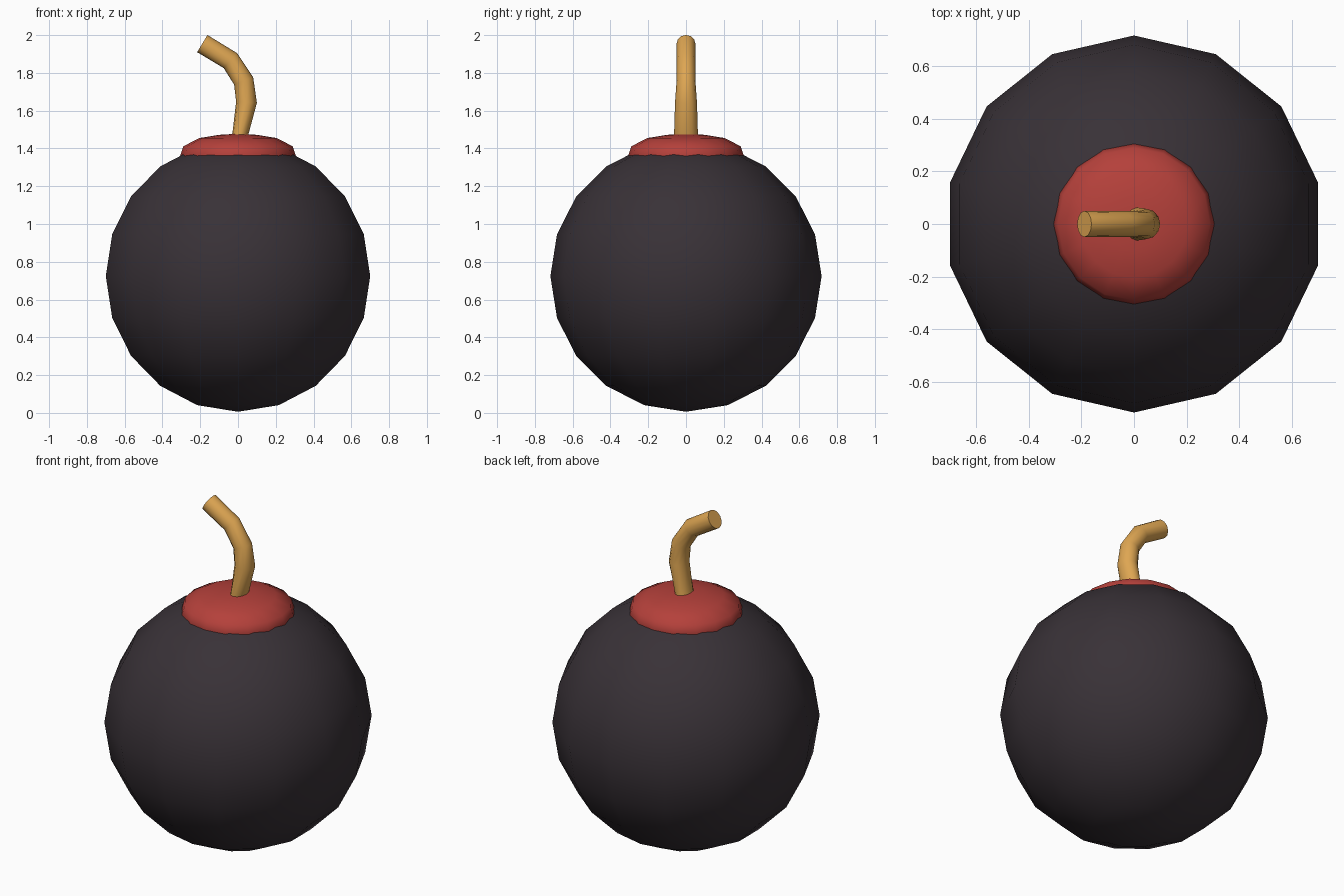
import bpy, bmesh, math
from mathutils import Vector

if "Cube" in bpy.data.objects:
    bpy.data.objects.remove(bpy.data.objects["Cube"])


def material(name, color):
    m = bpy.data.materials.new(name)
    m.diffuse_color = (*color, 1)
    m.use_nodes = True
    m.node_tree.nodes["Principled BSDF"].inputs["Base Color"].default_value = m.diffuse_color
    return m


def finish(name, bm, mat, angle):
    bmesh.ops.remove_doubles(bm, verts=bm.verts, dist=1e-5)
    bmesh.ops.recalc_face_normals(bm, faces=bm.faces)
    me = bpy.data.meshes.new(name)
    bm.to_mesh(me)
    bm.free()
    me.materials.append(mat)
    ob = bpy.data.objects.new(name, me)
    bpy.context.collection.objects.link(ob)
    bpy.ops.object.select_all(action='DESELECT')
    ob.select_set(True)
    bpy.context.view_layer.objects.active = ob
    bpy.ops.object.shade_smooth_by_angle(angle=math.radians(angle))
    return ob


def loft(bm, rings):
    """Bridge equal-sized rings of points and close both ends."""
    vs = [[bm.verts.new(p) for p in r] for r in rings]
    n = len(vs[0])
    for a, b in zip(vs, vs[1:]):
        for i in range(n):
            j = (i + 1) % n
            bm.faces.new((a[i], a[j], b[j], b[i]))
    return vs


def revolve(name, profile, sides, mat, angle):
    bm = bmesh.new()
    rings = []
    for r, z in profile:
        rings.append([(r * math.sin(2 * math.pi * i / sides),
                       r * math.cos(2 * math.pi * i / sides), z) for i in range(sides)])
    loft(bm, rings)
    return finish(name, bm, mat, angle)


dark = material("dark charcoal", (0.040, 0.031, 0.038))
red = material("cap red", (0.46, 0.052, 0.043))
tan = material("fuse tan", (0.73, 0.38, 0.085))

# Round body: 14 sides, 10 bands
R, C = 0.718, 0.724
body = [(R * math.sin(math.pi * k / 10), C - R * math.cos(math.pi * k / 10)) for k in range(11)]
revolve("body", body, 14, dark, 60)

# Domed cap sunk into the top of the body
revolve("cap", [(0, 1.30), (0.295, 1.31), (0.306, 1.362), (0.29, 1.411), (0.205, 1.455),
                (0.10, 1.472), (0, 1.478)], 16, red, 60)

# Bent fuse: centre x, z, half width in the bend plane, half width in y
path = [(-0.015, 1.38, 0.042, 0.063), (0.012, 1.475, 0.042, 0.063), (0.045, 1.645, 0.055, 0.058),
        (0.03, 1.757, 0.054, 0.050), (-0.04, 1.865, 0.053, 0.049), (-0.189, 1.955, 0.053, 0.050)]
bm = bmesh.new()
rings = []
SIDES = 12
for k, (x, z, rw, ry) in enumerate(path):
    a, b = path[max(k - 1, 0)], path[min(k + 1, len(path) - 1)]
    d = Vector((b[0] - a[0], 0, b[1] - a[1])).normalized()
    side = Vector((d.z, 0, -d.x))
    rings.append([Vector((x, 0, z)) + side * rw * math.cos(2 * math.pi * i / SIDES)
                  + Vector((0, ry, 0)) * math.sin(2 * math.pi * i / SIDES) for i in range(SIDES)])
vs = loft(bm, rings)
bm.faces.new(vs[0])
bm.faces.new(vs[-1])
finish("fuse", bm, tan, 50)
